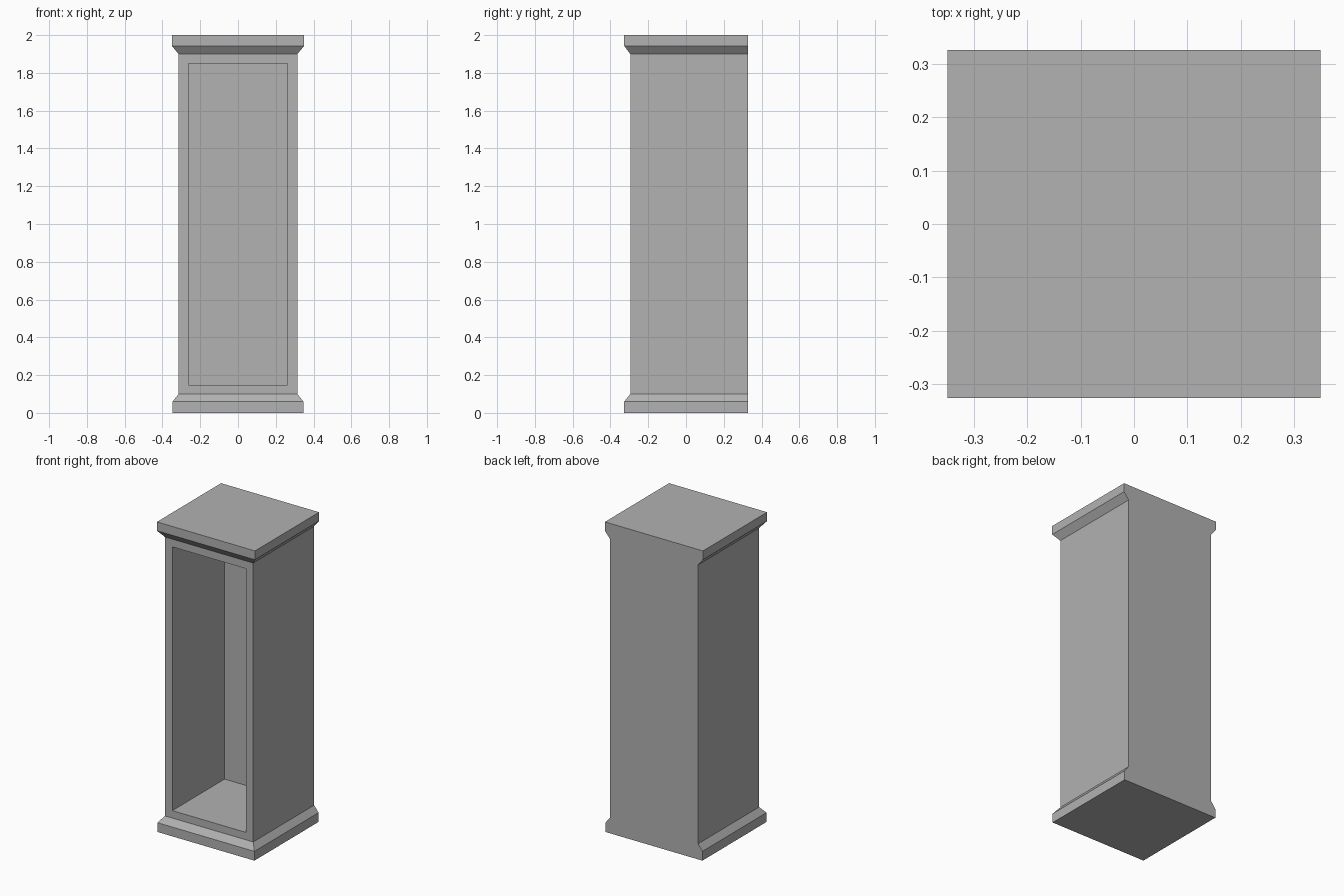
import bpy
import bmesh

if "Cube" in bpy.data.objects:
    bpy.data.objects.remove(bpy.data.objects["Cube"])

BACK = 0.327

grey = bpy.data.materials.new("dark_grey")
grey.diffuse_color = (0.445, 0.445, 0.445, 1)
grey.use_nodes = True
grey.node_tree.nodes["Principled BSDF"].inputs["Base Color"].default_value = grey.diffuse_color


def loft(name, sections, bottom=False, top=False, recess=None):
    """Stack rectangles (half width, front y, z); every section shares the flat back."""
    bm = bmesh.new()
    rings = []
    for hw, front, z in sections:
        corners = [(-hw, front), (hw, front), (hw, BACK), (-hw, BACK)]
        rings.append([bm.verts.new((x, y, z)) for x, y in corners])
    fronts = []
    for a, b in zip(rings, rings[1:]):
        for i in range(4):
            j = (i + 1) % 4
            face = bm.faces.new((a[i], a[j], b[j], b[i]))
            if i == 0:
                fronts.append(face)
    if bottom:
        bm.faces.new(rings[0][::-1])
    if top:
        bm.faces.new(rings[-1])

    # Inset the front face to the opening, then push it back
    if recess:
        hw, z0, z1, back_y = recess
        face = fronts[0]
        mid = (z0 + z1) / 2
        bmesh.ops.inset_individual(bm, faces=[face], thickness=0.03)
        for v in face.verts:
            v.co.x = hw if v.co.x > 0 else -hw
            v.co.z = z1 if v.co.z > mid else z0
        inner = bmesh.ops.extrude_discrete_faces(bm, faces=[face])["faces"][0]
        for v in inner.verts:
            v.co.y = back_y

    mesh = bpy.data.meshes.new(name)
    bm.to_mesh(mesh)
    bm.free()
    mesh.materials.append(grey)
    obj = bpy.data.objects.new(name, mesh)
    bpy.context.collection.objects.link(obj)
    return obj


# Stepped base with sloped upper edge
loft("plinth", [(0.346, -0.327, 0), (0.346, -0.327, 0.06), (0.315, -0.295, 0.10)],
     bottom=True)

# Tall case with open front
loft("case", [(0.315, -0.295, 0.10), (0.315, -0.295, 1.90)],
     recess=(0.262, 0.148, 1.85, 0.238))

# Crown moulding and flat top
loft("cornice", [(0.315, -0.295, 1.90), (0.35, -0.327, 1.943), (0.35, -0.327, 2.0)],
     top=True)
